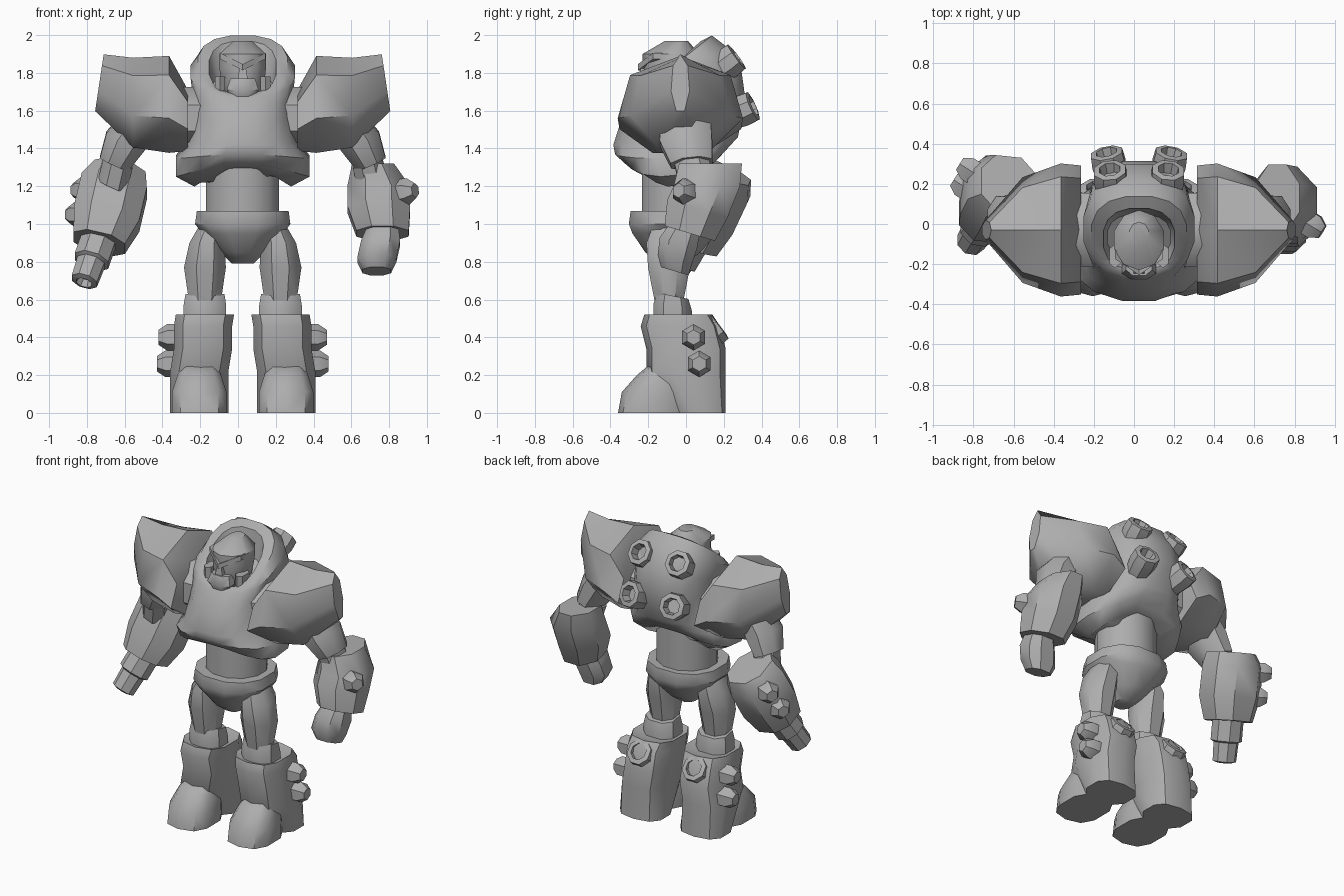
import bpy, bmesh
from math import cos, sin, pi, radians, copysign
from mathutils import Vector

cube = bpy.data.objects.get("Cube")
if cube:
    bpy.data.objects.remove(cube)

GREY = (.42, .42, .42, 1)
grey = bpy.data.materials.new("plain grey")
grey.use_nodes = True
grey.diffuse_color = GREY
grey.node_tree.nodes["Principled BSDF"].inputs["Base Color"].default_value = GREY

UP = Vector((0, 0, 1))
OUT = Vector((1, 0, 0))
BACK = Vector((0, 1, 0))
BODY_CENTRE = .025


def ring(centre, width, depth, axis=UP, sides=8, boxy=1, turn=.5):
    """Outline around centre, square to the axis; boxy below one squares it."""
    axis = Vector(axis).normalized()
    ref = BACK if abs(axis.x) > .8 else OUT
    across = (ref - axis * ref.dot(axis)).normalized()
    along = axis.cross(across)
    shape = lambda t: copysign(abs(t) ** boxy, t)
    angles = [2 * pi * (i + turn) / sides for i in range(sides)]
    return [Vector(centre) + across * width * shape(cos(a)) + along * depth * shape(sin(a))
            for a in angles]


def stack(rows, **options):
    """Outlines from rows of x, y, z, half width, half depth."""
    return [ring((x, y, z), width, depth, **options) for x, y, z, width, depth in rows]


def turned(base, axis, profile, sides):
    """Outlines of a round part from (distance, radius) steps along an axis."""
    direction = Vector(axis).normalized()
    return [ring(Vector(base) + direction * step, radius, radius, axis, sides)
            for step, radius in profile]


def stud(base, axis):
    return turned(base, axis, [(-.04, .07), (.03, .07), (.075, .04)], sides=6)


def pipe(base, axis):
    return turned(base, axis, [(-.1, .075), (0, .09), (.06, .085), (.065, .055), (.01, .045)],
                  sides=8)


def loft(name, outlines, mirror=1):
    """Skin equal outlines, cap both ends and place the part on the body axis."""
    bm = bmesh.new()
    loops = [[bm.verts.new((BODY_CENTRE + mirror * p.x, p.y, p.z)) for p in outline]
             for outline in outlines]
    for lower, upper in zip(loops, loops[1:]):
        for i in range(len(lower)):
            bm.faces.new((lower[i - 1], lower[i], upper[i], upper[i - 1]))
    bm.faces.new(loops[0])
    bm.faces.new(loops[-1])
    bmesh.ops.recalc_face_normals(bm, faces=bm.faces)
    mesh = bpy.data.meshes.new(name)
    bm.to_mesh(mesh)
    bm.free()
    mesh.materials.append(grey)
    mesh.shade_smooth()
    mesh.set_sharp_from_angle(angle=radians(42))
    bpy.context.collection.objects.link(bpy.data.objects.new(name, mesh))


def pair(name, outlines):
    """Left part and its mirrored right twin."""
    loft("left_" + name, outlines)
    loft("right_" + name, outlines, mirror=-1)


def torso_ring(width, front, back, front_z, back_z, arch=0):
    """Outline sloping from front to back, lifted by arch along the middle."""
    outline = ring((0, (front + back) / 2, 0), width, (back - front) / 2, sides=16, boxy=.8)
    for p in outline:
        slope = (p.y - front) / (back - front)
        p.z = front_z + (back_z - front_z) * slope + arch * max(0, 1 - (p.x / width) ** 2)
    return outline


# Torso with arched hem and slanted cowl opening
loft("torso", [
    torso_ring(.26, -.22, .12, 1.18, 1.22, arch=.12),
    torso_ring(.36, -.32, .19, 1.23, 1.28, arch=.09),
    torso_ring(.36, -.38, .24, 1.33, 1.38, arch=.04),
    torso_ring(.29, -.39, .28, 1.42, 1.46),
    torso_ring(.27, -.35, .32, 1.54, 1.66),
    torso_ring(.27, -.31, .3, 1.62, 1.8),
    torso_ring(.28, -.27, .22, 1.67, 1.94),
    torso_ring(.24, -.25, .14, 1.69, 2),
    torso_ring(.18, -.23, .08, 1.69, 1.97),
    torso_ring(.16, -.18, .05, 1.64, 1.8),
])

# Waist and pelvis
loft("waist", [ring((0, -.05, z), .2, .19, sides=12) for z in (1, 1.36)])
loft("pelvis", stack([
    (0, -.06, 1.07, .25, .24), (0, -.06, 1, .26, .25), (0, -.06, .95, .22, .23),
    (0, -.07, .85, .12, .15), (0, -.07, .79, .06, .07)], sides=12, boxy=.85))

# Head with mask, nose, brows and cheek guards
loft("head", stack([
    (0, -.1, 1.66, .07, .1), (0, -.09, 1.74, .12, .13), (0, -.08, 1.83, .13, .15),
    (0, -.08, 1.9, .13, .15), (0, -.05, 1.97, .05, .06)], sides=10))
loft("face_mask", stack([
    (0, -.2, 1.66, .06, .06), (0, -.22, 1.71, .09, .06), (0, -.2, 1.77, .07, .06)], boxy=.8))
loft("nose", stack([(0, -.22, 1.76, .04, .04), (0, -.21, 1.84, .02, .04)], sides=4))
pair("brow", stack([(0, -.23, 1.83, .03, .02), (.12, -.15, 1.89, .03, .02)],
                   axis=OUT, sides=4, boxy=.6))
pair("cheek_guard", [ring((.12, -.16, z), .03, .06, sides=6, boxy=.7) for z in (1.69, 1.78)])

# Back exhausts
pair("upper_exhaust", pipe((.14, .22, 1.85), (.1, .8, .6)))
pair("lower_exhaust", pipe((.15, .3, 1.6), (.2, .9, .4)))

# Shoulder pads: peaked seven-sided outline narrowing outward to a ridge
pad_tilt = OUT + UP * .15
pair("shoulder_pad", [
    ring((x, -.03, z), depth, height, axis, sides=7, turn=7 / 4)
    for x, z, depth, height, axis in (
        (.29, 1.54, .33, .17, OUT), (.39, 1.62, .34, .27, OUT),
        (.58, 1.63, .27, .25, OUT), (.76, 1.74, .05, .16, pad_tilt))])
pair("shoulder_joint", [ring((x, -.03, 1.56), .2, .18, axis=OUT) for x in (.18, .32)])

# Upper arms and elbows
arm_axis = (.4, .1, -.9)
pair("upper_arm", stack([(.54, 0, 1.56, .1, .14), (.62, 0, 1.44, .12, .15),
                         (.68, .03, 1.32, .09, .12)], axis=arm_axis))
pair("elbow", stack([(.66, .03, 1.33, .09, .1), (.69, .06, 1.2, .09, .1)], axis=arm_axis))

# Left forearm and fist
wrist_axis = (0, .3, 1)
loft("left_forearm",
     stack([(.69, .13, 1.32, .12, .18), (.72, .11, 1.2, .18, .19)])
     + stack([(.72, .06, 1.08, .18, .18), (.74, .02, .95, .15, .15)], axis=wrist_axis))
loft("left_forearm_stud", stud((.85, 0, 1.17), (.8, -.5, .1)))
loft("left_fist", stack([
    (.74, -.01, .97, .09, .09), (.73, -.04, .9, .11, .11),
    (.71, -.06, .81, .11, .1), (.71, -.06, .75, .08, .08)], axis=wrist_axis, boxy=.8))

# Right cannon forearm, barrel and studs, shaped on the left and mirrored
loft("right_cannon_forearm", stack([
    (.65, .2, 1.28, .15, .16), (.68, .18, 1.2, .19, .18),
    (.72, .1, 1.03, .19, .18), (.76, .04, .9, .15, .15)],
    axis=(.25, -.4, -.9), boxy=.85), mirror=-1)
loft("right_cannon_barrel", turned(
    (.76, .04, .92), (.3, -.5, -.85),
    [(0, .1), (.14, .1), (.15, .08), (.27, .075), (.28, .045), (.24, .035)], sides=8), mirror=-1)
loft("right_cannon_upper_stud", stud((.83, .26, 1.18), (.8, .5, 0)), mirror=-1)
loft("right_cannon_lower_stud", stud((.86, .18, 1.05), (.8, .5, 0)), mirror=-1)

# Thighs and knee bands
pair("thigh", stack([(.16, -.07, 1, .07, .11), (.19, -.08, .9, .1, .14),
                     (.2, -.09, .77, .12, .12), (.2, -.09, .58, .09, .08)]))
pair("knee_band", stack([(.2, -.07, .48, .12, .11), (.2, -.07, .56, .12, .11),
                         (.2, -.07, .62, .11, .09)], axis=BACK * .2 + UP, boxy=.8))

# Boots with separate feet, side studs and rear exhaust
pair("boot", stack([
    (.23, .08, 0, .16, .13), (.23, 0, .22, .16, .21), (.21, 0, .34, .16, .21),
    (.21, -.03, .46, .16, .21), (.2, -.04, .52, .16, .18), (.2, -.05, .5, .11, .11)],
    sides=10, boxy=.75))
pair("foot", stack([
    (.23, -.18, 0, .15, .18), (.23, -.17, .11, .15, .17),
    (.23, -.13, .2, .12, .13), (.23, -.1, .25, .1, .1)], sides=10, boxy=.75))
pair("boot_upper_stud", stud((.37, .04, .4), OUT))
pair("boot_lower_stud", stud((.38, .07, .26), OUT))
pair("boot_exhaust", pipe((.21, .13, .42), (0, .8, .6)))
